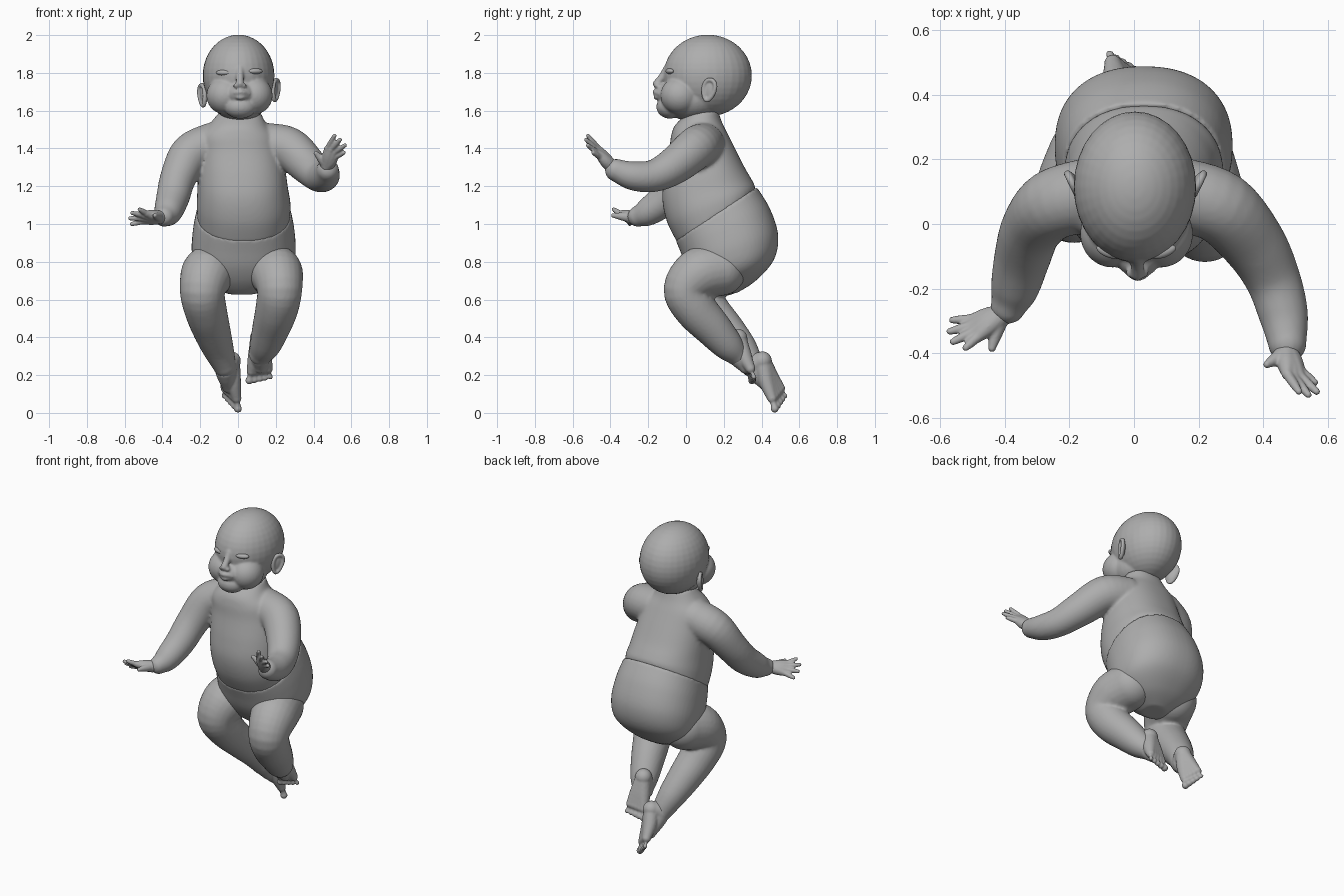
import bpy, bmesh, math
from mathutils import Vector, Matrix

skin = bpy.data.materials.new("plain grey")
skin.diffuse_color = (0.42, 0.42, 0.42, 1)


def spline(keys, n=5):
    """Catmull-Rom interpolation of tuples of numbers."""
    out = []
    for i in range(len(keys) - 1):
        p0, p1, p2, p3 = (Vector(keys[max(0, min(len(keys) - 1, i + k))]) for k in (-1, 0, 1, 2))
        for s in range(n):
            t = s / n
            out.append(0.5 * (2 * p1 + (p2 - p0) * t + (2 * p0 - 5 * p1 + 4 * p2 - p3) * t * t
                              + (3 * p1 - p0 - 3 * p2 + p3) * t ** 3))
    return out + [Vector(keys[-1])]


def skin_rings(bm, rings):
    vs = [[bm.verts.new(p) for p in r] for r in rings]
    n = len(vs[0])
    for a, b in zip(vs, vs[1:]):
        for i in range(n):
            bm.faces.new((a[i], a[(i + 1) % n], b[(i + 1) % n], b[i]))
    bm.faces.new(vs[0][::-1])
    bm.faces.new(vs[-1])


def ball(bm, c, r, rot=Matrix()):
    r = (r, r, r) if isinstance(r, (int, float)) else r
    bmesh.ops.create_uvsphere(bm, u_segments=32, v_segments=20, radius=1,
                              matrix=Matrix.Translation(c) @ rot @ Matrix.Diagonal((*r, 1)))


def limb(bm, keys, n=5, sides=24):
    """Round tube through (x, y, z, radius) keys with rounded ends."""
    pts = spline(keys, n)
    pos = [p.to_3d() for p in pts]
    rings, u, old = [], None, None
    for i, p in enumerate(pts):
        t = (pos[min(i + 1, len(pos) - 1)] - pos[max(i - 1, 0)]).normalized()
        u = t.orthogonal().normalized() if u is None else old.rotation_difference(t) @ u
        u = (u - t * u.dot(t)).normalized()
        v, old = t.cross(u), t
        rings.append([pos[i] + p[3] * (u * math.cos(a) + v * math.sin(a))
                      for a in (2 * math.pi * k / sides for k in range(sides))])
    skin_rings(bm, rings)
    for p in (pts[0], pts[-1]):
        ball(bm, p.to_3d(), p[3])


def trunk(bm, keys, sides=56):
    """Tilted oval sections: centre x, half width, front y, front z, back y, back z."""
    rings = []
    for cx, hw, fy, fz, by, bz in spline(keys, 6):
        ring = []
        for k in range(sides):
            a = 2 * math.pi * k / sides
            c, s = (math.copysign(abs(f) ** 0.88, f) for f in (math.cos(a), math.sin(a)))
            ring.append(Vector((cx + hw * c, (fy + by) / 2 + (by - fy) / 2 * s,
                                (fz + bz) / 2 + (bz - fz) / 2 * s)))
        rings.append(ring)
    skin_rings(bm, rings)


def finish(name, bm, voxel=0, smooth=0):
    bmesh.ops.recalc_face_normals(bm, faces=bm.faces)
    for f in bm.faces:
        f.smooth = True
    me = bpy.data.meshes.new(name)
    bm.to_mesh(me)
    bm.free()
    me.materials.append(skin)
    ob = bpy.data.objects.new(name, me)
    bpy.context.collection.objects.link(ob)
    if voxel:
        m = ob.modifiers.new("blend", 'REMESH')
        m.mode, m.voxel_size, m.use_smooth_shade = 'VOXEL', voxel, True
        m = ob.modifiers.new("soften", 'SMOOTH')
        m.factor, m.iterations = 0.5, smooth
    return ob


# chest, neck and arms
bm = bmesh.new()
trunk(bm, [(0.01, 0.11, 0.0, 1.58, 0.17, 1.6), (0.0, 0.15, -0.06, 1.52, 0.19, 1.54),
           (0.0, 0.2, -0.08, 1.46, 0.22, 1.48), (0.01, 0.215, -0.09, 1.38, 0.26, 1.4),
           (0.02, 0.232, -0.115, 1.25, 0.31, 1.3), (0.025, 0.24, -0.125, 1.13, 0.345, 1.24),
           (0.03, 0.248, -0.1, 1.01, 0.365, 1.2), (0.03, 0.245, -0.045, 0.9, 0.365, 1.17)])
limb(bm, [(0.15, 0.09, 1.42, .115), (0.27, 0.05, 1.4, .113), (0.37, -0.06, 1.31, .1),
          (0.43, -0.17, 1.255, .086), (0.463, -0.28, 1.255, .077), (0.475, -0.37, 1.285, .06)])
limb(bm, [(-0.14, 0.09, 1.42, .115), (-0.25, 0.06, 1.37, .11), (-0.315, -0.01, 1.25, .096),
          (-0.345, -0.1, 1.14, .088), (-0.37, -0.2, 1.065, .075), (-0.39, -0.255, 1.04, .055)])
finish("chest_and_arms", bm, 0.01, 6)

# hips, with a raised edge that makes the belly fold
bm = bmesh.new()
trunk(bm, [(0.03, 0.25, -0.055, 0.915, 0.375, 1.195), (0.03, 0.268, -0.03, 0.855, 0.445, 1.08),
           (0.03, 0.275, 0.005, 0.77, 0.488, 0.94), (0.03, 0.25, 0.05, 0.7, 0.465, 0.81),
           (0.025, 0.17, 0.1, 0.65, 0.37, 0.7), (0.02, 0.07, 0.14, 0.625, 0.27, 0.635)])
finish("hips", bm, 0.01, 4)

# legs
legs = {
    "left_leg": [(0.175, 0.18, 0.76, .14), (0.205, 0.07, 0.735, .14), (0.22, 0.0, 0.65, .12),
                 (0.205, 0.05, 0.55, .113), (0.175, 0.14, 0.45, .1), (0.145, 0.22, 0.36, .083),
                 (0.12, 0.27, 0.31, .062)],
    "right_leg": [(-0.13, 0.2, 0.76, .14), (-0.165, 0.11, 0.73, .14), (-0.188, 0.06, 0.64, .12),
                  (-0.17, 0.12, 0.54, .112), (-0.14, 0.21, 0.44, .1), (-0.105, 0.295, 0.34, .083),
                  (-0.07, 0.35, 0.25, .062)]}
for name, keys in legs.items():
    bm = bmesh.new()
    limb(bm, keys)
    finish(name, bm, 0.01, 4)


# feet: heel fanned out to five toes
def foot(name, heel, ankle, big, small):
    bm = bmesh.new()
    heel, ankle, big, small = map(Vector, (heel, ankle, big, small))
    for i in range(5):
        tip = big.lerp(small, i / 4)
        r = 0.021 - 0.002 * i
        root = tip.lerp(heel, 0.22)
        mid = tip.lerp(heel, 0.55).lerp(ankle, 0.15)
        limb(bm, [(*heel, .045), (*mid, .042), (*root, .026)], 4, 16)
        limb(bm, [(*root, r * 0.85), (*tip.lerp(heel, 0.1), r * 0.75), (*tip, r)], 3, 12)
    limb(bm, [(*heel, .05), (*ankle, .06), (*ankle.lerp(big.lerp(small, .5), 0.55), .035)], 4)
    finish(name, bm, 0.006, 3)


foot("left_foot", (0.112, 0.275, 0.395), (0.12, 0.265, 0.32), (0.06, 0.35, 0.172), (0.172, 0.36, 0.19))
foot("right_foot", (-0.035, 0.405, 0.275), (-0.065, 0.365, 0.24), (0.0, 0.47, 0.022), (-0.075, 0.525, 0.09))


# hands: wrist fanned out to knuckles, then fingers and a thumb
def hand(name, wrist, knuckles, tips, thumb):
    bm = bmesh.new()
    wrist = Vector(wrist)
    for k, t in zip(map(Vector, knuckles), map(Vector, tips)):
        limb(bm, [(*wrist, .036), (*wrist.lerp(k, 0.55), .03), (*k, .018)], 4, 16)
        limb(bm, [(*k, .016), (*k.lerp(t, 0.5), .0145), (*t.lerp(k, 0.1), .011)], 4, 12)
    th = Vector(thumb)
    limb(bm, [(*wrist, .032), (*wrist.lerp(th, 0.5), .023), (*th, .012)], 4, 12)
    finish(name, bm, 0.005, 3)


hand("left_hand", (0.472, -0.4, 1.31),
     [(0.475, -0.465, 1.4), (0.495, -0.475, 1.395), (0.512, -0.47, 1.38), (0.515, -0.455, 1.355)],
     [(0.515, -0.525, 1.475), (0.545, -0.535, 1.452), (0.572, -0.525, 1.42), (0.565, -0.495, 1.38)],
     (0.412, -0.435, 1.375))
hand("right_hand", (-0.415, -0.285, 1.035),
     [(-0.485, -0.35, 1.055), (-0.5, -0.335, 1.045), (-0.505, -0.315, 1.03), (-0.5, -0.295, 1.015)],
     [(-0.525, -0.387, 1.08), (-0.567, -0.368, 1.06), (-0.578, -0.335, 1.03), (-0.57, -0.298, 0.998)],
     (-0.44, -0.385, 1.045))

# head: skull, jaw, cheeks, chin, muzzle, nose and lips
bm = bmesh.new()
ball(bm, (0.003, 0.115, 1.786), (0.19, 0.234, 0.216))
ball(bm, (0.01, 0.03, 1.665), (0.15, 0.16, 0.12))
for s in (-1, 1):
    ball(bm, (0.008 + s * 0.075, -0.03, 1.68), (0.1, 0.105, 0.1))
    ball(bm, (0.01 + s * 0.021, -0.15, 1.732), (0.014, 0.018, 0.012))
ball(bm, (0.012, -0.085, 1.62), (0.085, 0.072, 0.062))
ball(bm, (0.012, -0.09, 1.69), (0.075, 0.073, 0.06))
limb(bm, [(0.01, -0.1, 1.82, .022), (0.01, -0.125, 1.78, .02), (0.01, -0.155, 1.742, .021)])
limb(bm, [(-0.03, -0.142, 1.69, .008), (0.012, -0.165, 1.699, .013), (0.06, -0.14, 1.69, .008)])
limb(bm, [(-0.022, -0.14, 1.677, .008), (0.013, -0.159, 1.671, .014), (0.052, -0.138, 1.677, .008)])
finish("head", bm, 0.007, 4)

# eyes and ears
for side, s in (("left", 1), ("right", -1)):
    bm = bmesh.new()
    ball(bm, (0.007 + s * 0.084, -0.086, 1.805 + s * 0.004), (0.041, 0.018, 0.015),
         Matrix.Rotation(s * 0.35, 4, 'Z'))
    finish(side + "_eye", bm)

    bm = bmesh.new()
    place = (Matrix.Translation((0.005 + s * 0.187, 0.125, 1.695 + s * 0.014))
             @ Matrix.Rotation(-s * 0.45, 4, 'Z') @ Matrix.Rotation(-0.25, 4, 'X'))
    rim = [(place @ Vector((s * 0.008, 0.04 * math.cos(a) * (0.8 + 0.2 * math.sin(a)),
                            0.055 * math.sin(a))))
           for a in (2 * math.pi * k / 16 for k in range(17))]
    limb(bm, [(*p, .012) for p in rim], 2, 12)
    ball(bm, place.translation, (0.014, 0.036, 0.052), place.to_3x3().to_4x4())
    finish(side + "_ear", bm, 0.005, 2)
